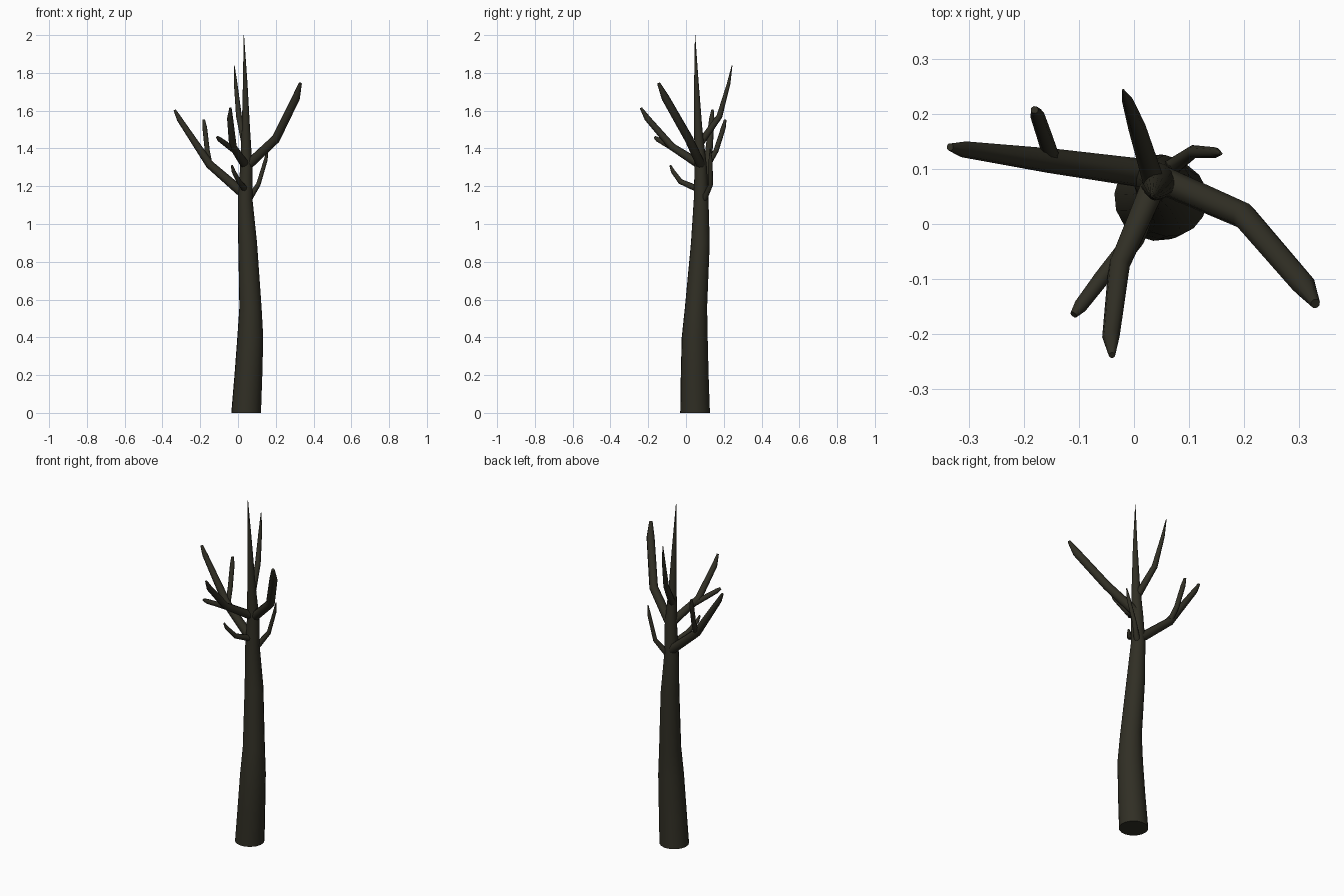
import bpy, bmesh, math
from mathutils import Vector

bark = bpy.data.materials.new("dark_bark")
bark.diffuse_color = (0.030, 0.028, 0.018, 1)


def limb(name, pts, sides, level=False):
    """Closed tapering tube through (x, y, z, radius) points."""
    bm = bmesh.new()
    P = [Vector(p[:3]) for p in pts]
    rings = []
    u = Vector((1, 0.3, 0)).normalized()
    for i, p in enumerate(P):
        t = Vector((0, 0, 1))
        if not level:
            a = (P[i] - P[i - 1]).normalized() if i > 0 else Vector()
            b = (P[i + 1] - P[i]).normalized() if i < len(P) - 1 else Vector()
            t = (a + b).normalized()
        u = (u - t * u.dot(t)).normalized()
        v = t.cross(u)
        r = pts[i][3]
        rings.append([bm.verts.new(p + r * (u * math.cos(k * math.tau / sides)
                                            + v * math.sin(k * math.tau / sides)))
                      for k in range(sides)])
    for A, B in zip(rings, rings[1:]):
        for k in range(sides):
            n = (k + 1) % sides
            bm.faces.new((A[k], A[n], B[n], B[k]))
    bm.faces.new(rings[0][::-1])
    bm.faces.new(rings[-1])
    me = bpy.data.meshes.new(name)
    bm.to_mesh(me)
    bm.free()
    me.materials.append(bark)
    ob = bpy.data.objects.new(name, me)
    bpy.context.collection.objects.link(ob)
    bpy.ops.object.select_all(action='DESELECT')
    ob.select_set(True)
    bpy.context.view_layer.objects.active = ob
    bpy.ops.object.shade_smooth_by_angle(angle=math.radians(50))


# Trunk, gently swaying and ending in a spike
limb("trunk", [
    (0.043, 0.048, 0.0, 0.079), (0.055, 0.046, 0.2, 0.074),
    (0.065, 0.046, 0.4, 0.069), (0.066, 0.053, 0.56, 0.059),
    (0.051, 0.076, 0.9, 0.050), (0.038, 0.080, 1.13, 0.039),
    (0.044, 0.078, 1.30, 0.033), (0.042, 0.065, 1.50, 0.022),
    (0.038, 0.055, 1.75, 0.012), (0.031, 0.048, 2.0, 0.001)], 16, True)

# Main branches and their side shoots
branches = {
    "left_branch": [(0.035, 0.09, 1.155, 0.027), (-0.15, 0.115, 1.315, 0.023),
                    (-0.31, 0.136, 1.555, 0.015), (-0.335, 0.14, 1.603, 0.007)],
    "left_shoot": [(-0.15, 0.12, 1.32, 0.015), (-0.163, 0.16, 1.39, 0.014),
                   (-0.176, 0.198, 1.51, 0.013), (-0.181, 0.208, 1.552, 0.007)],
    "right_branch": [(0.04, 0.085, 1.30, 0.026), (0.20, 0.015, 1.45, 0.024),
                     (0.308, -0.11, 1.67, 0.022), (0.33, -0.145, 1.745, 0.009)],
    "front_branch": [(0.04, 0.08, 1.31, 0.025), (-0.027, -0.075, 1.41, 0.020),
                     (-0.042, -0.205, 1.56, 0.016), (-0.04, -0.239, 1.615, 0.006)],
    "front_shoot": [(-0.02, -0.05, 1.39, 0.016), (-0.06, -0.10, 1.42, 0.015),
                    (-0.098, -0.15, 1.448, 0.013), (-0.11, -0.165, 1.46, 0.007)],
    "back_branch": [(0.038, 0.07, 1.42, 0.020), (0.005, 0.177, 1.57, 0.016),
                    (-0.012, 0.225, 1.74, 0.010), (-0.02, 0.244, 1.84, 0.002)],
    "low_right_twig": [(0.05, 0.09, 1.12, 0.018), (0.108, 0.132, 1.21, 0.012),
                       (0.147, 0.130, 1.34, 0.010), (0.158, 0.128, 1.40, 0.003)],
    "low_front_twig": [(0.04, 0.075, 1.18, 0.018), (0.005, -0.03, 1.225, 0.014),
                       (-0.024, -0.07, 1.28, 0.011), (-0.032, -0.083, 1.31, 0.005)],
}
for name, pts in branches.items():
    limb(name, pts, 8)
